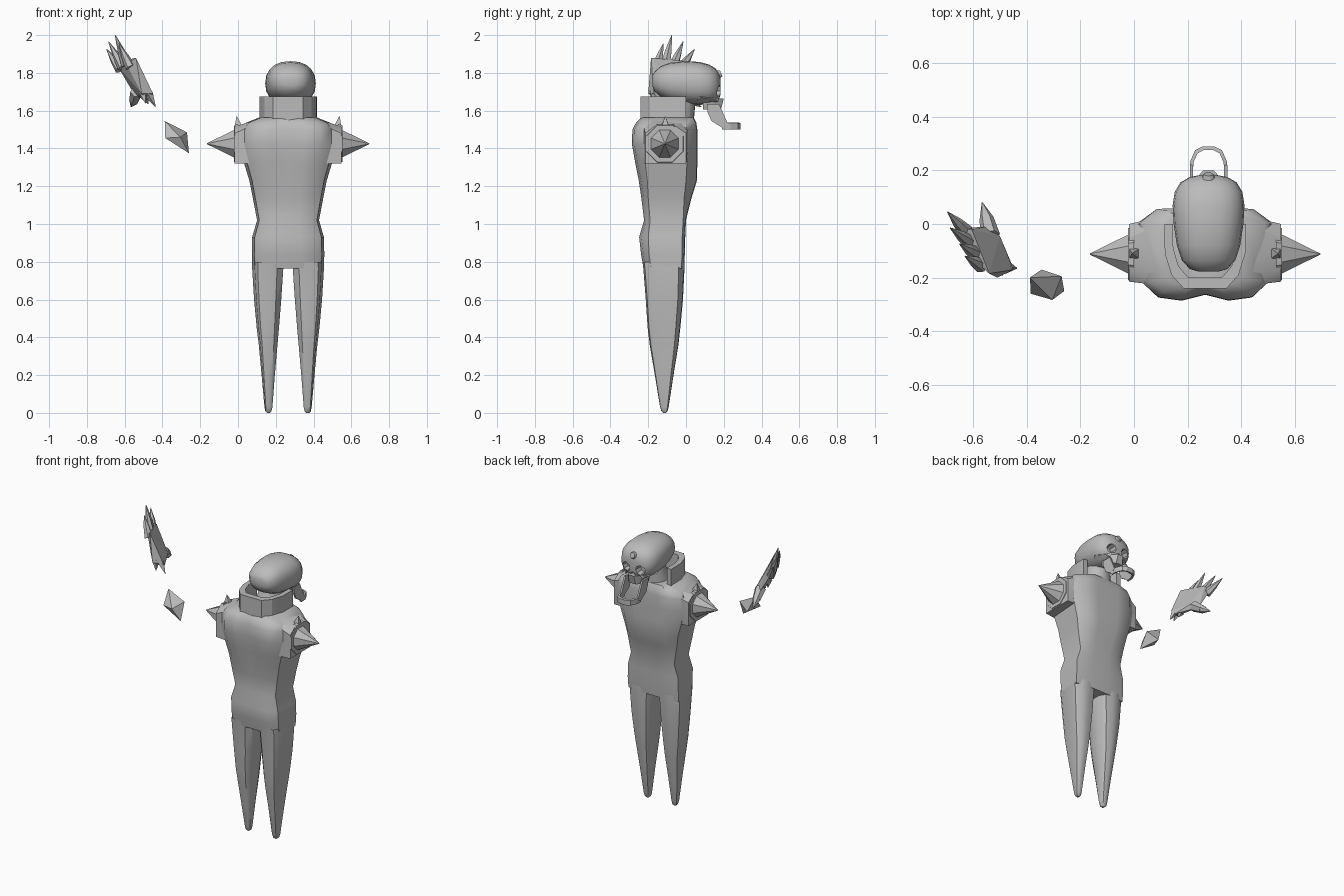
import bpy, bmesh, math
from mathutils import Vector

CX = 0.265          # centre line of the figure
HX = 0.278          # centre line of the head
grey = bpy.data.materials.new("plain grey")
grey.diffuse_color = (0.5, 0.5, 0.5, 1)


def finish(name, bm, angle=35):
    bmesh.ops.recalc_face_normals(bm, faces=bm.faces)
    me = bpy.data.meshes.new(name)
    bm.to_mesh(me)
    bm.free()
    me.materials.append(grey)
    ob = bpy.data.objects.new(name, me)
    bpy.context.collection.objects.link(ob)
    if angle:
        bpy.ops.object.select_all(action='DESELECT')
        ob.select_set(True)
        bpy.context.view_layer.objects.active = ob
        bpy.ops.object.shade_smooth_by_angle(angle=math.radians(angle))
    return ob


def loft(name, rings, angle=35, caps=(True, True), closed=False):
    bm = bmesh.new()
    vs = [[bm.verts.new(p) for p in r] for r in rings]
    n = len(vs[0])
    pairs = list(zip(vs, vs[1:])) + ([(vs[-1], vs[0])] if closed else [])
    for a, b in pairs:
        for i in range(n):
            bm.faces.new((a[i], a[(i + 1) % n], b[(i + 1) % n], b[i]))
    if not closed:
        for on, r in zip(caps, (vs[0], vs[-1])):
            if on:
                bm.faces.new(r)
    return finish(name, bm, angle)


def hull(name, pts, angle=0):
    bm = bmesh.new()
    for p in pts:
        bm.verts.new(p)
    res = bmesh.ops.convex_hull(bm, input=bm.verts[:])
    bmesh.ops.delete(bm, geom=[v for v in bm.verts if not v.link_faces], context='VERTS')
    return finish(name, bm, angle)


def cone(name, a, b, r1, r2, n, angle=0, turn=0.0):
    a, b = Vector(a), Vector(b)
    q = (b - a).to_track_quat('Z', 'Y')
    def ring(c, r):
        return [c + q @ Vector((r * math.cos(turn + math.tau * i / n),
                                r * math.sin(turn + math.tau * i / n), 0)) for i in range(n)]
    return loft(name, [ring(a, r1), ring(b, r2)], angle)


# Torso: half sections mirrored about the centre line
def torso_ring(z, hw, y0, y1, s0, s1, dip):
    half = [(0.35, y0), (0.7, y0 + 0.012)]
    right = [(hw * f, y) for f, y in half] + [(hw * 0.93, s0), (hw, s1), (hw * 0.72, y1 - 0.004), (hw * 0.35, y1)]
    pts = [(0, y0 + dip)] + right + [(0, y1)] + [(-x, y) for x, y in reversed(right)]
    return [(CX + x, y, z) for x, y in pts]


loft("torso", [torso_ring(*r) for r in (
    (0.765, 0.190, -0.225, -0.012, -0.185, -0.025, 0.004),
    (0.84, 0.192, -0.238, -0.006, -0.195, -0.02, 0.003),
    (0.93, 0.190, -0.248, -0.004, -0.20, -0.02, 0.002),
    (1.02, 0.164, -0.222, 0.0, -0.19, -0.015, 0.002),
    (1.14, 0.187, -0.237, 0.03, -0.20, -0.01, 0.004),
    (1.23, 0.205, -0.25, 0.058, -0.205, 0.0, 0.008),
    (1.32, 0.232, -0.268, 0.06, -0.215, 0.005, 0.015),
    (1.42, 0.25, -0.286, 0.06, -0.22, 0.005, 0.022),
    (1.50, 0.25, -0.284, 0.06, -0.22, 0.0, 0.022),
    (1.535, 0.225, -0.265, 0.055, -0.215, 0.0, 0.015),
    (1.565, 0.15, -0.235, 0.04, -0.20, -0.01, 0.005))], 40)

for s in (-1, 1):
    side = "right" if s > 0 else "left"
    # Legs: inner, outer front and outer back edges taper to a blunt foot
    rings = []
    for z, xi, xo, y0, y1 in ((0.80, 0.024, 0.188, -0.23, -0.008), (0.765, 0.025, 0.190, -0.226, -0.008),
                              (0.60, 0.036, 0.180, -0.213, -0.016), (0.45, 0.048, 0.166, -0.203, -0.03),
                              (0.36, 0.056, 0.155, -0.192, -0.04), (0.20, 0.07, 0.14, -0.165, -0.066),
                              (0.03, 0.083, 0.125, -0.137, -0.092), (0.008, 0.088, 0.12, -0.13, -0.098),
                              (0, 0.096, 0.112, -0.122, -0.106)):
        w, d = xo - xi, y1 - y0
        sec = [(0.0, 0.2), (0.2, 0.03), (0.5, 0), (0.82, 0.04), (0.92, 0.16),
               (1, 0.86), (0.75, 0.98), (0.45, 1), (0.15, 0.95), (0, 0.75)]
        rings.append([(CX + s * (xi + w * u), y0 + d * v, z) for u, v in sec])
    loft(side + "_leg", rings, 40, (False, True))

    # Shoulder stump, octagonal socket and large spike
    X = lambda v: CX + s * v
    hull(side + "_shoulder", [(X(x), y, z) for x, y, z in (
        (0.283, -0.215, 1.32), (0.283, 0.0, 1.32), (0.283, -0.215, 1.48), (0.283, 0.0, 1.48),
        (0.283, -0.17, 1.515), (0.283, -0.05, 1.515),
        (0.16, -0.23, 1.32), (0.16, 0.0, 1.32), (0.16, -0.23, 1.535), (0.16, 0.03, 1.535),
        (0.16, -0.18, 1.555), (0.16, 0.0, 1.555))], 30)
    t = math.pi / 8
    cone(side + "_spike_socket", (X(0.265), -0.112, 1.425), (X(0.287), -0.112, 1.425), 0.113, 0.105, 8, turn=t)
    cone(side + "_shoulder_spike", (X(0.28), -0.112, 1.425), (X(0.43), -0.112, 1.425), 0.082, 0.002, 8, turn=t)
    cone(side + "_small_spike", (X(0.262), -0.11, 1.505), (X(0.272), -0.11, 1.572), 0.034, 0.001, 4, turn=math.pi / 4)

# Collar: horseshoe wall, open at the face side
half = [(0.152, 0.0), (0.15, -0.11), (0.125, -0.19), (0.08, -0.24)]
path = half + [(-x, y) for x, y in reversed(half)]
rings = []
for x, y in path:
    xi, yi = x * 0.79, -0.0 + y * 0.83
    rings.append([(CX + x, y, 1.54), (CX + x, y, 1.675), (CX + xi, yi, 1.675), (CX + xi, yi, 1.54)])
loft("collar", rings, 20)
cone("neck", (CX, -0.06, 1.5), (HX, -0.02, 1.68), 0.1, 0.075, 12, 35)

# Cranium: rounded sections swept from nape to brow
rings = []
for y, hw, zb, zt in ((-0.178, 0.035, 1.73, 1.785), (-0.168, 0.07, 1.705, 1.805), (-0.135, 0.1, 1.675, 1.835),
                      (-0.08, 0.118, 1.65, 1.855), (0.0, 0.13, 1.635, 1.862), (0.07, 0.134, 1.63, 1.858),
                      (0.12, 0.126, 1.635, 1.845), (0.155, 0.105, 1.645, 1.825), (0.175, 0.07, 1.66, 1.795),
                      (0.182, 0.035, 1.68, 1.77)):
    r = []
    for i in range(20):
        a = math.tau * i / 20
        c, n = math.cos(a), math.sin(a)
        f = lambda v: math.copysign(abs(v) ** 0.85, v)
        r.append((HX + hw * f(c), y, (zb + zt) / 2 + (zt - zb) / 2 * f(n)))
    rings.append(r)
skull = loft("cranium", rings, 50)

# Eye and nose hollows cut into the skull
for i, (x, z, r) in enumerate(((-0.052, 1.705, 0.034), (0.052, 1.705, 0.034), (0, 1.668, 0.016))):
    cut = cone("hollow_cutter", (HX + x, 0.13, z), (HX + x * 1.1, 0.25, z), r * 0.8, r * 1.2, 8)
    m = skull.modifiers.new("hollow", 'BOOLEAN')
    m.operation, m.object, m.solver = 'DIFFERENCE', cut, 'EXACT'
    bpy.context.view_layer.objects.active = skull
    bpy.ops.object.modifier_apply(modifier=m.name)
    bpy.data.objects.remove(cut)

# Brow disc, upper jaw and cheekbones
cone("brow_disc", (HX, 0.165, 1.79), (HX, 0.186, 1.798), 0.026, 0.018, 10)
hull("upper_jaw", [(HX + s * x, y, z) for s in (-1, 1) for x, y, z in (
    (0.065, 0.09, 1.645), (0.06, 0.09, 1.605), (0.045, 0.165, 1.605), (0.025, 0.185, 1.605),
    (0.02, 0.2, 1.665), (0.05, 0.165, 1.665))], 30)
for s in (-1, 1):
    hull("cheekbone", [(HX + s * x, y, z) for x, y, z in (
        (0.105, 0.06, 1.685), (0.1, 0.06, 1.655), (0.122, 0.08, 1.67),
        (0.05, 0.178, 1.675), (0.06, 0.17, 1.645), (0.085, 0.15, 1.66))], 30)
    # Jaw hinges hanging from the skull
    hull("jaw_hinge", [(HX + s * x, y, z) for x in (0.058, 0.07) for y, z in (
        (0.11, 1.635), (0.115, 1.59), (0.135, 1.545), (0.2, 1.505), (0.22, 1.535), (0.185, 1.6), (0.175, 1.635))])

# Lower jaw: slim horseshoe band
half = [(0.07, 0.19), (0.068, 0.235), (0.05, 0.275), (0.022, 0.289)]
rings = []
for x, y in half + [(-x, y) for x, y in reversed(half)]:
    xi, yi = x * 0.83, 0.19 + (y - 0.19) * 0.86
    rings.append([(HX + x, y, 1.5), (HX + x, y, 1.535), (HX + xi, yi, 1.538), (HX + xi, yi, 1.503)])
loft("lower_jaw", rings, 20)

# Floating faceted stone
hull("stone", [(-0.388, -0.2, 1.545), (-0.385, -0.26, 1.455), (-0.27, -0.195, 1.485),
               (-0.26, -0.25, 1.375), (-0.305, -0.283, 1.46), (-0.345, -0.17, 1.44)])

# Floating hand: palm, torn wrist, fingers and thumb
hull("palm", [(-0.59, -0.14, 1.845), (-0.54, -0.185, 1.88), (-0.45, -0.17, 1.69), (-0.51, -0.2, 1.69),
              (-0.64, -0.015, 1.84), (-0.605, -0.02, 1.865), (-0.545, -0.01, 1.68), (-0.50, -0.045, 1.70),
              (-0.49, -0.15, 1.66), (-0.46, -0.14, 1.66)])
for a, b in (((-0.625, -0.03, 1.82), (-0.695, 0.045, 1.925)), ((-0.61, -0.07, 1.83), (-0.685, -0.015, 1.965)),
             ((-0.59, -0.11, 1.84), (-0.65, -0.075, 2.0)), ((-0.57, -0.155, 1.83), (-0.63, -0.12, 1.955))):
    mid = Vector(a).lerp(Vector(b), 0.45)
    cone("finger", a, mid, 0.028, 0.02, 6)
    cone("finger_tip", mid, b, 0.02, 0.002, 6)
cone("thumb", (-0.535, -0.045, 1.70), (-0.55, 0.02, 1.655), 0.036, 0.027, 6)
cone("thumb_tip", (-0.55, 0.02, 1.655), (-0.566, 0.08, 1.62), 0.027, 0.002, 6)
for a, b in (((-0.475, -0.16, 1.69), (-0.437, -0.165, 1.62)), ((-0.495, -0.13, 1.68), (-0.475, -0.13, 1.635)),
             ((-0.505, -0.17, 1.70), (-0.49, -0.19, 1.64))):
    cone("wrist_shred", a, b, 0.026, 0.002, 4)
